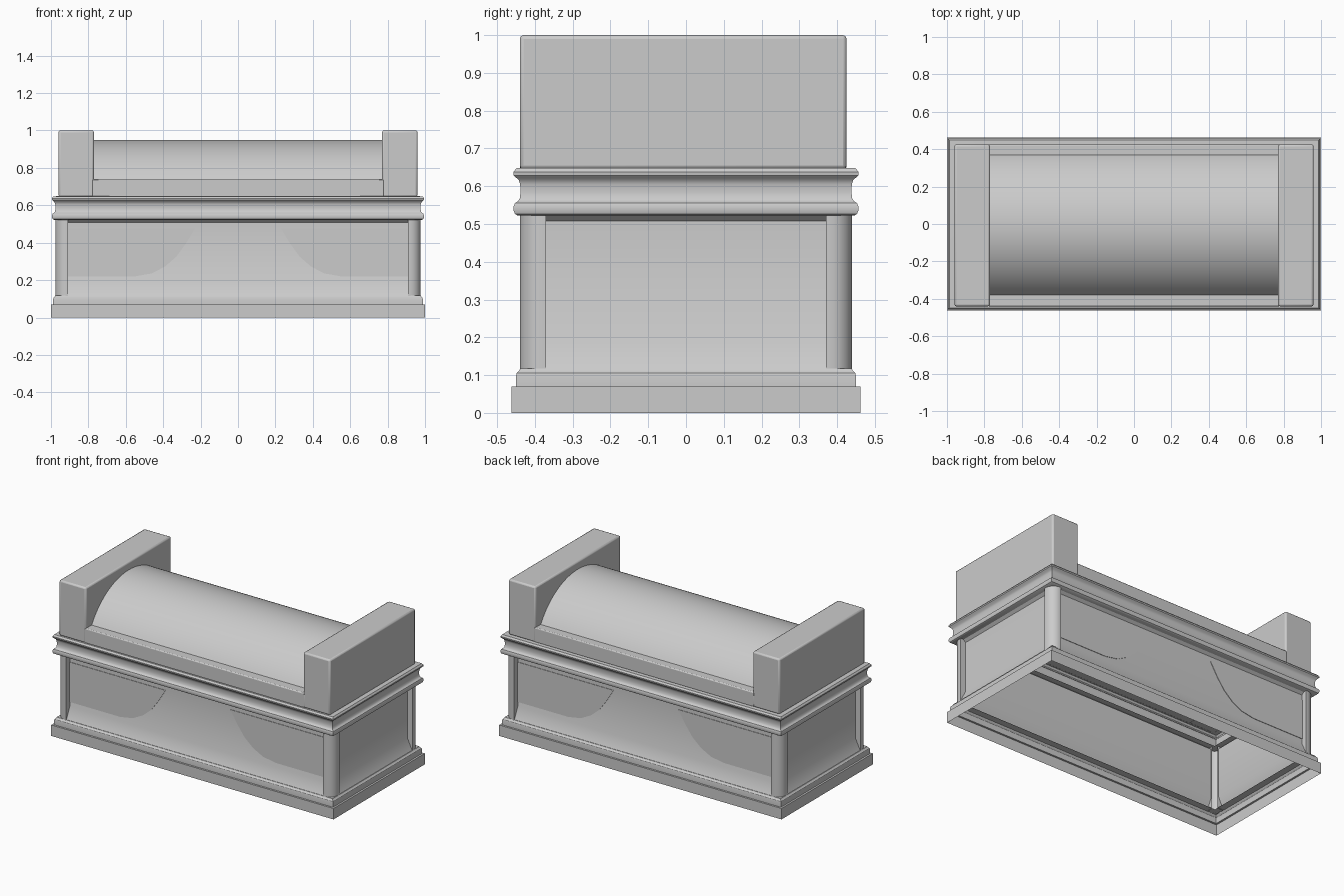
import bpy, bmesh, math

if "Cube" in bpy.data.objects:
    bpy.data.objects.remove(bpy.data.objects["Cube"])

DX = 0.538  # extra half-length in x compared with y


def finish(name, verts, faces, mirror=(False, False), bevel=0.0):
    me = bpy.data.meshes.new(name)
    me.from_pydata(verts, [], faces)
    bm = bmesh.new()
    bm.from_mesh(me)
    bmesh.ops.recalc_face_normals(bm, faces=bm.faces)
    bm.to_mesh(me)
    bm.free()
    ob = bpy.data.objects.new(name, me)
    bpy.context.collection.objects.link(ob)
    if bevel:
        b = ob.modifiers.new("bevel", 'BEVEL')
        b.width, b.segments = bevel, 2
    if any(mirror):
        m = ob.modifiers.new("mirror", 'MIRROR')
        m.use_axis = (mirror[0], mirror[1], False)
        m.use_mirror_merge = False
    bpy.ops.object.select_all(action='DESELECT')
    ob.select_set(True)
    bpy.context.view_layer.objects.active = ob
    bpy.ops.object.shade_smooth_by_angle(angle=math.radians(35))
    return ob


def moulding(name, profile):
    """Rectangular ring following a (half-depth, z) profile."""
    verts, faces = [], []
    for y, z in profile:
        x = y + DX
        verts += [(-x, -y, z), (x, -y, z), (x, y, z), (-x, y, z)]
    for i in range(len(profile) - 1):
        for j in range(4):
            k = (j + 1) % 4
            faces.append((4*i + j, 4*i + k, 4*i + 4 + k, 4*i + 4 + j))
    return finish(name, verts, faces)


def sheet(name, a, b, **kw):
    """Strip of quads between two matching point rows."""
    n = len(a)
    faces = [(i, i + 1, n + i + 1, n + i) for i in range(n - 1)]
    return finish(name, a + b, faces, **kw)


def box(name, x0, x1, y0, y1, z0, z1, **kw):
    v = [(x, y, z) for z in (z0, z1) for x, y in ((x0, y0), (x1, y0), (x1, y1), (x0, y1))]
    f = [(3, 2, 1, 0), (4, 5, 6, 7), (0, 1, 5, 4), (1, 2, 6, 5), (2, 3, 7, 6), (3, 0, 4, 7)]
    return finish(name, v, f, **kw)


# Hollow plinth with a small rounded step
moulding("plinth", [(0.462, 0), (0.462, 0.07), (0.45, 0.07), (0.45, 0.098),
                    (0.448, 0.106), (0.441, 0.112), (0.439, 0.118), (0.395, 0.118)])

# Double-beaded cornice with a cove between
moulding("cornice", [(0.38, 0.522), (0.445, 0.522), (0.453, 0.527), (0.456, 0.535),
                     (0.456, 0.547), (0.453, 0.555), (0.445, 0.56), (0.440, 0.568),
                     (0.438, 0.585), (0.439, 0.605), (0.443, 0.617), (0.449, 0.622),
                     (0.456, 0.629), (0.457, 0.637), (0.449, 0.648), (0.375, 0.65)])

# Recessed walls with sloped sill
wall = [(0.436, 0.118), (0.402, 0.19), (0.402, 0.508), (0.418, 0.522)]
sheet("long_wall", [(-0.91, -d, z) for d, z in wall], [(0.91, -d, z) for d, z in wall],
      mirror=(False, True))
sheet("end_wall", [(d + DX, -0.37, z) for d, z in wall], [(d + DX, 0.37, z) for d, z in wall],
      mirror=(True, False))

# Rounded corner posts
r = 0.06
section = [(0.91, -0.395), (0.91, -0.44)]
section += [(0.977 - r + r*math.sin(a), -0.44 + r - r*math.cos(a))
            for a in [math.pi/2*i/10 for i in range(11)]]
section += [(0.977, -0.37), (0.932, -0.37)]
sheet("corner_post", [(x, y, 0.115) for x, y in section], [(x, y, 0.525) for x, y in section],
      mirror=(True, True))

# Thin curved panels on the long walls
shape = [(0.91, 0.475), (0.23, 0.475), (0.28, 0.393), (0.33, 0.325), (0.39, 0.273),
         (0.46, 0.236), (0.55, 0.22), (0.91, 0.22)]
n = len(shape)
finish("curved_panel", [(x, -0.405, z) for x, z in shape] + [(x, -0.402, z) for x, z in shape],
       [tuple(range(n))] + [(i, (i + 1) % n, n + (i + 1) % n, n + i) for i in range(n)],
       mirror=(True, True))

# Raised end blocks
box("end_block", 0.77, 0.96, -0.44, 0.425, 0.645, 1.0, mirror=(True, False), bevel=0.01)

# Front and back rails between the blocks
box("front_rail", -0.78, 0.78, -0.44, -0.375, 0.645, 0.74, bevel=0.006)
box("back_rail", -0.78, 0.78, 0.365, 0.425, 0.645, 0.74, bevel=0.006)

# Barrel-shaped lid
half, rise, cy = 0.378, 0.215, -0.005
rad = (half**2 + rise**2) / (2*rise)
lim = math.asin(half / rad)
arc = [(cy + rad*math.sin(t), 0.95 - rad + rad*math.cos(t))
       for t in [-lim + 2*lim*i/40 for i in range(41)]]
sheet("barrel_lid", [(-0.775, y, z) for y, z in arc], [(0.775, y, z) for y, z in arc])
